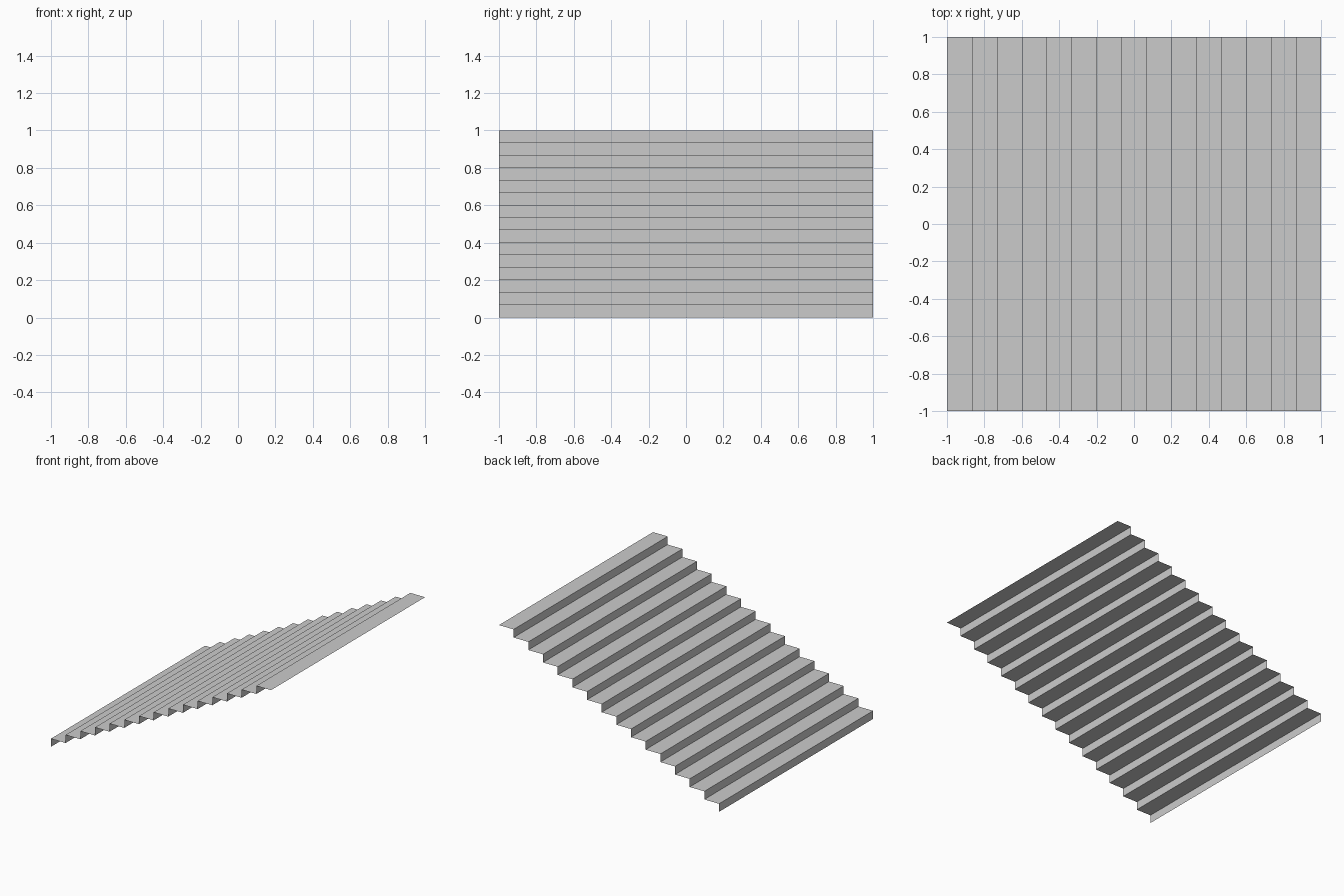
import bpy, bmesh

if "Cube" in bpy.data.objects:
    bpy.data.objects.remove(bpy.data.objects["Cube"])

STEPS = 15
RUN, RISE = 2.0 / STEPS, 1.0 / STEPS

# Zigzag side profile: riser then tread, climbing towards +x
profile = [(-1.0, 0.0)]
for i in range(STEPS):
    x, z = -1.0 + i * RUN, (i + 1) * RISE
    profile += [(x, z), (x + RUN, z)]

# Stair sheet: profile spanned across the width, no thickness
bm = bmesh.new()
front = [bm.verts.new((x, -1.0, z)) for x, z in profile]
back = [bm.verts.new((x, 1.0, z)) for x, z in profile]
for i in range(len(profile) - 1):
    bm.faces.new((front[i], front[i + 1], back[i + 1], back[i]))

mesh = bpy.data.meshes.new("stair_steps")
bm.to_mesh(mesh)
bm.free()
bpy.context.collection.objects.link(bpy.data.objects.new("stair_steps", mesh))
